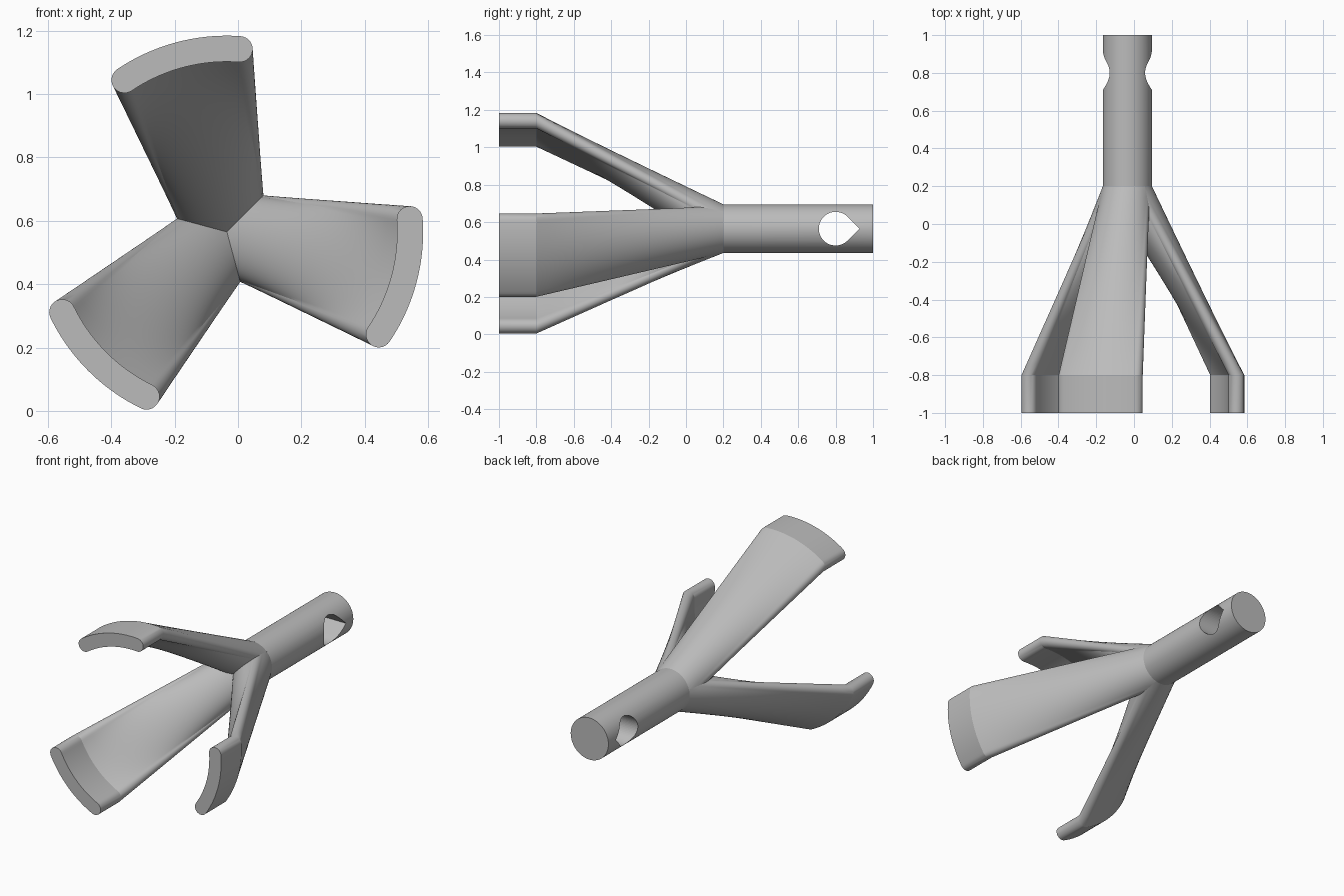
import bpy, bmesh
from math import sin, cos, radians, pi
from mathutils import Vector, Matrix

cube = bpy.data.objects.get("Cube")
if cube:
    bpy.data.objects.remove(cube)

AXIS_X, AXIS_Z = -0.035, 0.565      # centre line of the shaft
SHAFT_R, SHAFT_START, SHAFT_END = 0.13, 0.2, 1.0
GRIP_MID, GRIP_HALF = 0.578, 0.041  # radius and half thickness of the gripping tips
SPAN = radians(19)
BEND, TIP = -0.8, -1.0

metal = bpy.data.materials.new("grey metal")
metal.use_nodes = True
GREY = (0.5, 0.5, 0.5, 1)
metal.diffuse_color = GREY
metal.node_tree.nodes["Principled BSDF"].inputs["Base Color"].default_value = GREY


def make_object(name, bm, smooth=True):
    mesh = bpy.data.meshes.new(name)
    bm.to_mesh(mesh)
    bm.free()
    mesh.materials.append(metal)
    obj = bpy.data.objects.new(name, mesh)
    bpy.context.collection.objects.link(obj)
    if smooth:
        bpy.ops.object.select_all(action="DESELECT")
        obj.select_set(True)
        bpy.context.view_layer.objects.active = obj
        bpy.ops.object.shade_smooth_by_angle(angle=radians(20))
    return obj


def prism(outline, axis_vector):
    """Extrude a closed outline into a solid."""
    bm = bmesh.new()
    face = bm.faces.new([bm.verts.new(p) for p in outline])
    new = bmesh.ops.extrude_face_region(bm, geom=[face], use_keep_orig=True)["geom"]
    verts = [g for g in new if isinstance(g, bmesh.types.BMVert)]
    bmesh.ops.translate(bm, verts=verts, vec=axis_vector)
    bmesh.ops.recalc_face_normals(bm, faces=bm.faces)
    return bm


def section():
    """Pairs of a curved-slab point and its matching point on the shaft circle."""
    pairs = []

    def add(u, v, angle):
        pairs.append(((u, v), (SHAFT_R * cos(angle), SHAFT_R * sin(angle))))

    def arc(radius, start, end, from_angle, to_angle, n=28):
        for i in range(n):
            t = i / n
            a = start + (end - start) * t
            add(radius * cos(a), radius * sin(a),
                radians(from_angle + (to_angle - from_angle) * t))

    def rounded_end(side, turn, from_angle, to_angle, n=14):
        for i in range(n):
            t = i / n
            a = side * SPAN + turn + pi * t
            add(GRIP_MID * cos(side * SPAN) + GRIP_HALF * cos(a),
                GRIP_MID * sin(side * SPAN) + GRIP_HALF * sin(a),
                radians(from_angle + (to_angle - from_angle) * t))

    arc(GRIP_MID + GRIP_HALF, -SPAN, SPAN, -70, 70)
    rounded_end(1, 0, 70, 92)
    arc(GRIP_MID - GRIP_HALF, SPAN, -SPAN, 92, 268)
    rounded_end(-1, pi, 268, 290)
    return pairs


def make_arm(name, angle):
    """Loft from the shaft circle to the curved tip, trimmed to a third of a turn."""
    bm = bmesh.new()
    pairs = section()
    steps = 16
    stations = [(SHAFT_START + (BEND - SHAFT_START) * i / steps, i / steps)
                for i in range(steps + 1)] + [(TIP, 1)]
    rings = []
    for y, t in stations:
        rings.append([bm.verts.new((c[0] + (p[0] - c[0]) * t, y, c[1] + (p[1] - c[1]) * t))
                      for p, c in pairs])
    n = len(pairs)
    for a, b in zip(rings, rings[1:]):
        for i in range(n):
            j = (i + 1) % n
            bm.faces.new((a[i], a[j], b[j], b[i]))
    bm.faces.new(rings[-1])
    bmesh.ops.recalc_face_normals(bm, faces=bm.faces)
    # trim where neighbouring arms meet
    for side in (-1, 1):
        normal = Vector((-sin(radians(60)), 0, side * cos(radians(60))))
        bmesh.ops.bisect_plane(bm, geom=bm.verts[:] + bm.edges[:] + bm.faces[:],
                               plane_co=(0, 0, 0), plane_no=normal, clear_outer=True)
    bm.transform(Matrix.Translation((AXIS_X, 0, AXIS_Z)) @ Matrix.Rotation(-angle, 4, "Y"))
    return make_object(name, bm)


# three arms spread evenly round the shaft
for name, degrees in (("upper_arm", 105), ("right_arm", 225), ("left_arm", 345)):
    make_arm(name, radians(degrees))

# teardrop cutter for the cross hole
HOLE_R, HOLE_Y = 0.09, 0.8
drop = [(-0.5, HOLE_Y + HOLE_R * 2 ** 0.5, AXIS_Z)]
for i in range(49):
    a = radians(45 + 270 * i / 48)
    drop.append((-0.5, HOLE_Y + HOLE_R * cos(a), AXIS_Z + HOLE_R * sin(a)))
cutter = make_object("hole_cutter", prism(drop, (1, 0, 0)), smooth=False)
cutter.hide_render = True
cutter.hide_viewport = True

# round shaft with the hole cut through it
ring = [(AXIS_X + SHAFT_R * cos(2 * pi * i / 96), SHAFT_START,
         AXIS_Z + SHAFT_R * sin(2 * pi * i / 96)) for i in range(96)]
shaft = make_object("shaft", prism(ring, (0, SHAFT_END - SHAFT_START, 0)))
cut = shaft.modifiers.new("cross_hole", "BOOLEAN")
cut.operation = "DIFFERENCE"
cut.solver = "EXACT"
cut.object = cutter
